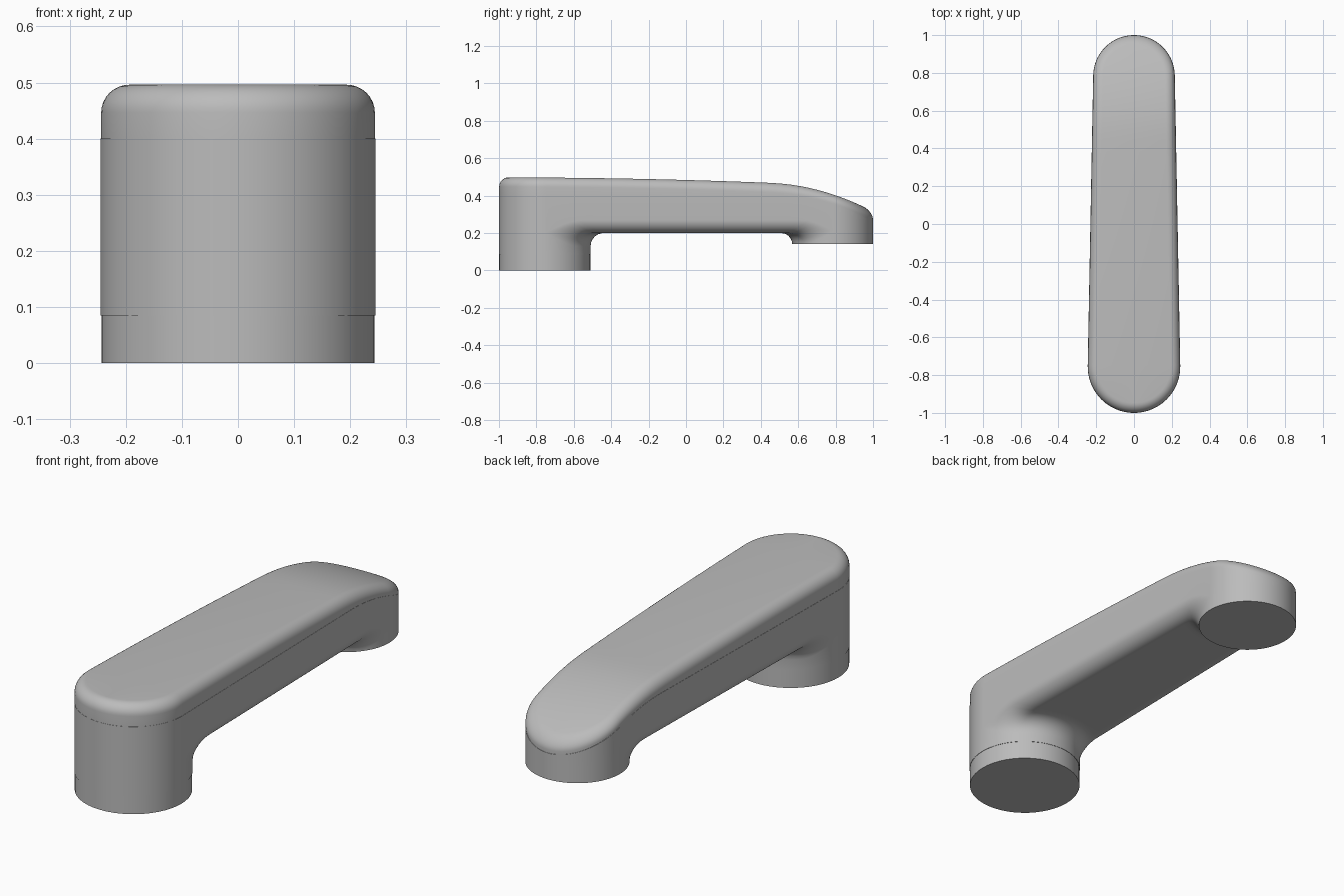
import bpy
import bmesh
from math import sin, cos, pi, asin, sqrt, hypot, radians

cube = bpy.data.objects.get("Cube")
if cube:
    bpy.data.objects.remove(cube, do_unlink=True)

# Plan shape: two circles joined by their common tangents
R1, R2 = 0.245, 0.216
Y1, Y2 = R1 - 1, 1 - R2
TILT = asin((R1 - R2) / (Y2 - Y1))
BASE_TOP, BACK_FOOT, BEAM = 0.085, 0.14, 0.2
FILLET1, FILLET2, EDGE = 0.07, 0.06, 0.07
CAP_ROUND = 0.05
N = 24
STEPS = [0.5 - 0.5 * cos(pi * k / 32) for k in range(33)]

grey = bpy.data.materials.new("plain grey")
grey.use_nodes = True
grey.diffuse_color = (0.5, 0.5, 0.5, 1)
grey.node_tree.nodes["Principled BSDF"].inputs["Base Color"].default_value = (0.5, 0.5, 0.5, 1)


def lerp(a, b, t):
    return a + (b - a) * t


def arc(yc, r, a0, a1):
    return [(r * cos(lerp(a0, a1, i / N)), yc + r * sin(lerp(a0, a1, i / N))) for i in range(N + 1)]


def joined(p, q):
    return [(lerp(p[0], q[0], t), lerp(p[1], q[1], t)) for t in STEPS]


def outline(inset):
    """Half of the plan outline, from the front tip to the back tip."""
    front = arc(Y1, R1 - inset, -pi / 2, TILT)
    back = arc(Y2, R2 - inset, TILT, pi / 2)
    return front + joined(front[-1], back[0])[1:-1] + back


def quarter(d, r):
    """Height of a quarter-round of radius r at distance d from its edge."""
    d = min(max(d, 0), r)
    return r - sqrt(max(r * r - (r - d) ** 2, 0))


def top_z(y):
    d = max(y - 0.45, 0)
    flat = min(y, 0.45) + 1
    return 0.497 - 0.0138 * flat ** 2 - 0.04 * d - 0.433 * d * d


def seam_z(y):
    return 0.4 - 0.56 * max(y - 0.5, 0) ** 2


def under_z(x, y):
    edge = R1 - cos(TILT) * x - sin(TILT) * (y - Y1)
    return (BEAM + quarter(edge, EDGE)
            - quarter(hypot(x, y - Y1) - R1, FILLET1)
            - quarter(hypot(x, y - Y2) - R2, FILLET2))


def lift(points, height):
    return [(x, y, height(x, y)) for x, y in points]


def grid(bm, rows):
    """Quads between rows of points, on both sides of the model."""
    for side in (1, -1):
        vs = [[bm.verts.new((side * x, y, z)) for x, y, z in row] for row in rows]
        for a, b in zip(vs, vs[1:]):
            for i in range(len(a) - 1):
                bm.faces.new((a[i], a[i + 1], b[i + 1], b[i]))


def lid(bm, points, height):
    grid(bm, [lift(points, height), [(0, y, height(0, y)) for _, y in points]])


def finish(bm, name):
    bmesh.ops.remove_doubles(bm, verts=bm.verts, dist=1e-5)
    bmesh.ops.recalc_face_normals(bm, faces=bm.faces)
    mesh = bpy.data.meshes.new(name)
    bm.to_mesh(mesh)
    bm.free()
    mesh.materials.append(grey)
    obj = bpy.data.objects.new(name, mesh)
    bpy.context.collection.objects.link(obj)
    bpy.ops.object.select_all(action='DESELECT')
    obj.select_set(True)
    bpy.context.view_layer.objects.active = obj
    bpy.ops.object.shade_smooth_by_angle(angle=radians(35))


# Body: beam with a column at each end, blended underneath
bm = bmesh.new()
inner1 = arc(Y1, R1, TILT, pi / 2)
inner2 = arc(Y2, R2, TILT, -pi / 2)
grid(bm, [lift(joined(p, q), under_z) for p, q in zip(inner1, inner2)])
grid(bm, [lift(joined(inner1[0], inner2[0]), f) for f in (under_z, lambda x, y: seam_z(y))])
for yc, r, foot, inner, a0, a1 in ((Y1, R1, BASE_TOP, inner1, -pi / 2, TILT),
                                   (Y2, R2, BACK_FOOT, inner2, TILT, pi / 2)):
    outer = arc(yc, r, a0, a1)
    shoulder = under_z(*inner[0])
    grid(bm, [lift(outer, lambda x, y: foot),
              lift(outer, lambda x, y: shoulder),
              lift(outer, lambda x, y: seam_z(y))])
    grid(bm, [lift(inner, lambda x, y: foot), lift(inner, under_z)])
    for half in (outer, inner):
        grid(bm, [lift(half, lambda x, y: foot), [(0, yc, foot)] * len(half)])
lid(bm, outline(0), lambda x, y: seam_z(y))
finish(bm, "handle_body")

# Cap: rounded cover following the sloping top
bm = bmesh.new()
gap = 0.001
rows = [lift(outline(gap), lambda x, y: seam_z(y))]
for k in range(9):
    a = k / 8 * pi / 2
    drop = 1 - sin(a)
    rows.append(lift(outline(gap + CAP_ROUND * (1 - cos(a))),
                     lambda x, y: top_z(y) - drop * (CAP_ROUND - 0.02 * max(y - 0.5, 0))))
grid(bm, rows)
lid(bm, outline(gap + CAP_ROUND), lambda x, y: top_z(y))
lid(bm, outline(gap), lambda x, y: seam_z(y))
finish(bm, "top_cap")

# Base: round foot under the front column
bm = bmesh.new()
rim = arc(Y1, R1 - 0.0015, -pi / 2, pi / 2)
levels = [lift(rim, lambda x, y: z) for z in (0, BASE_TOP)]
grid(bm, levels)
for z, row in zip((0, BASE_TOP), levels):
    grid(bm, [row, [(0, Y1, z)] * len(row)])
finish(bm, "foot_ring")
